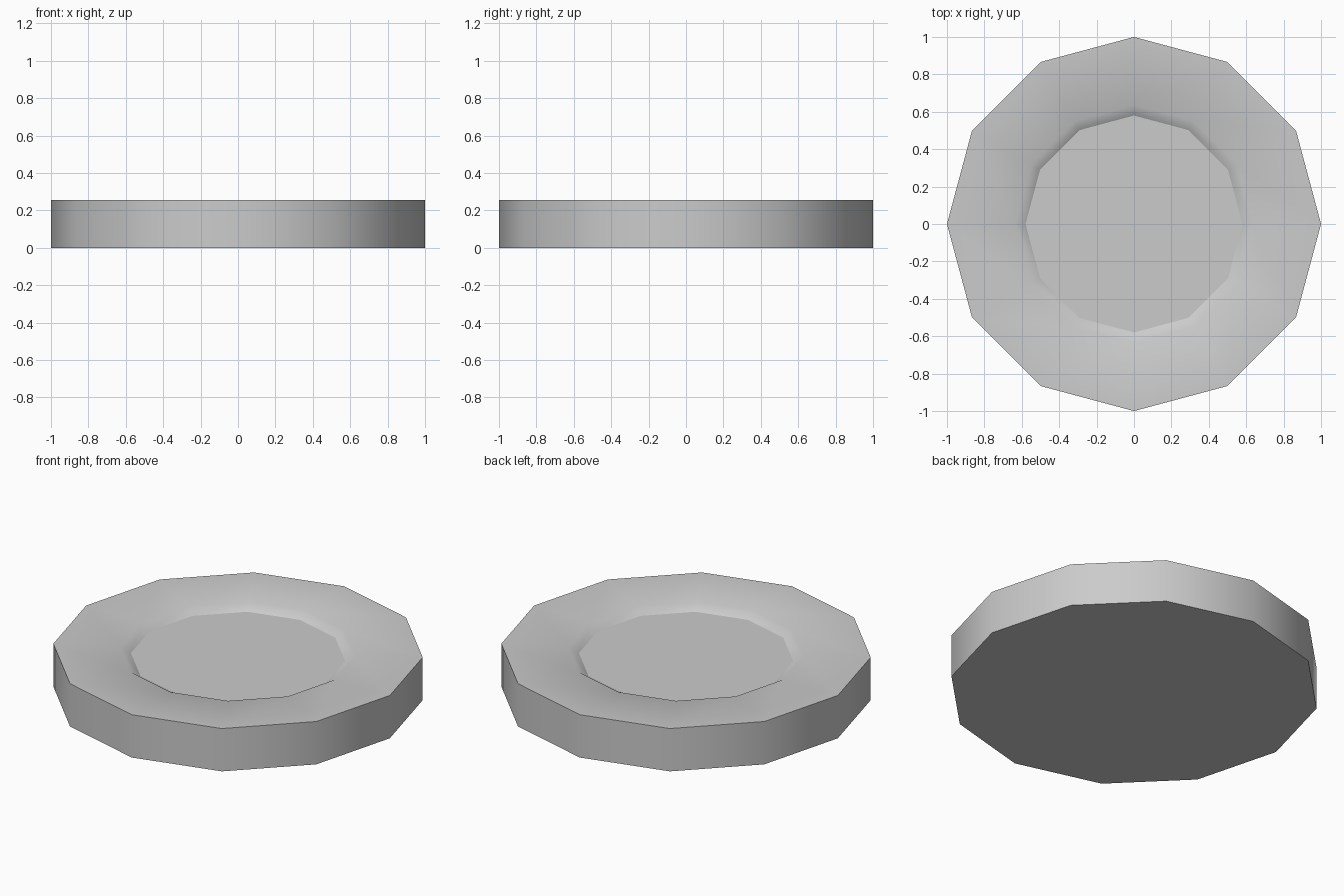
import bpy, bmesh, math

cube = bpy.data.objects.get("Cube")
if cube:
    bpy.data.objects.remove(cube, do_unlink=True)

SIDES = 12
# Cross-section as (radius, height), from the foot to the recessed floor
PROFILE = [(1.0, 0.0), (1.0, 0.255), (0.635, 0.25), (0.58, 0.216)]
CREASES = (0, 1, 3)  # rings that keep a hard edge

grey = bpy.data.materials.new("light_grey")
grey.use_nodes = True
colour = (0.6, 0.6, 0.6, 1)
grey.diffuse_color = colour
grey.node_tree.nodes["Principled BSDF"].inputs["Base Color"].default_value = colour

# Twelve-sided disc with a shallow dished top
bm = bmesh.new()
rings = []
for radius, z in PROFILE:
    angles = [math.tau * i / SIDES for i in range(SIDES)]
    rings.append([bm.verts.new((radius * math.cos(a), radius * math.sin(a), z))
                  for a in angles])
for low, high in zip(rings, rings[1:]):
    for i in range(SIDES):
        j = (i + 1) % SIDES
        bm.faces.new((low[i], low[j], high[j], high[i]))

# Underside and recessed floor
bm.faces.new(rings[0][::-1])
bm.faces.new(rings[-1])

# Smooth shading with hard rims
for face in bm.faces:
    face.smooth = True
for k in CREASES:
    for i in range(SIDES):
        bm.edges.get((rings[k][i], rings[k][(i + 1) % SIDES])).smooth = False

mesh = bpy.data.meshes.new("dished_disc")
bm.to_mesh(mesh)
bm.free()
mesh.materials.append(grey)
disc = bpy.data.objects.new("dished_disc", mesh)
bpy.context.collection.objects.link(disc)
